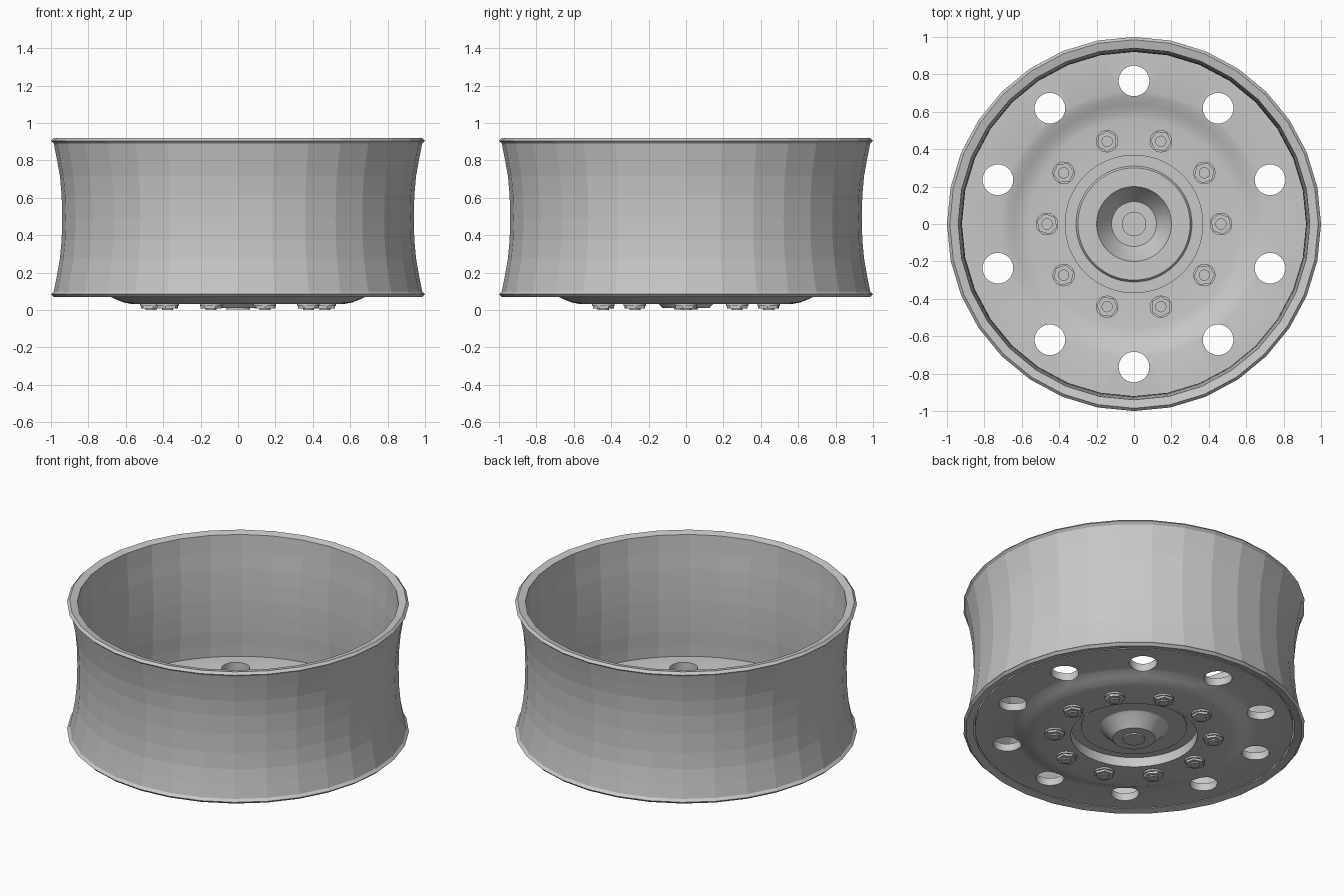
import bpy, bmesh
from math import sin, cos, pi, radians
from mathutils import Matrix

cube = bpy.data.objects.get("Cube")
if cube:
    bpy.data.objects.remove(cube, do_unlink=True)

steel = bpy.data.materials.new("grey steel")
steel.use_nodes = True
GREY = (0.58, 0.58, 0.58, 1)
steel.diffuse_color = GREY
steel.node_tree.nodes["Principled BSDF"].inputs["Base Color"].default_value = GREY


def make_object(name, bm, smooth=False):
    bmesh.ops.remove_doubles(bm, verts=bm.verts, dist=0.0001)
    bmesh.ops.recalc_face_normals(bm, faces=bm.faces)
    mesh = bpy.data.meshes.new(name)
    bm.to_mesh(mesh)
    bm.free()
    mesh.materials.append(steel)
    obj = bpy.data.objects.new(name, mesh)
    bpy.context.collection.objects.link(obj)
    if smooth:
        shade(obj)
    return obj


def shade(obj):
    bpy.ops.object.select_all(action='DESELECT')
    obj.select_set(True)
    bpy.context.view_layer.objects.active = obj
    bpy.ops.object.shade_smooth_by_angle(angle=radians(30))


def lathe(bm, profile, segments):
    """Turn a closed (radius, height) outline around the z axis."""
    rings = []
    for i in range(segments):
        a = 2 * pi * i / segments
        rings.append([bm.verts.new((r * cos(a), r * sin(a), z)) for r, z in profile])
    n = len(profile)
    for i in range(segments):
        this, following = rings[i], rings[(i + 1) % segments]
        for j in range(n):
            k = (j + 1) % n
            if profile[j][0] == 0 and profile[k][0] == 0:
                continue
            bm.faces.new((this[j], following[j], following[k], this[k]))


def cylinder(bm, radius, low, high, sides, x=0, y=0, top_radius=None, turn=0):
    bmesh.ops.create_cone(
        bm, cap_ends=True, segments=sides, radius1=radius,
        radius2=radius if top_radius is None else top_radius, depth=high - low,
        matrix=Matrix.Translation((x, y, (low + high) / 2)) @ Matrix.Rotation(turn, 4, 'Z'))


# Barrel: waisted thin wall with a flared lip at each end, mirrored about mid height
MID = 0.495
outer_half = [(0.94, 0), (0.943, 0.12), (0.952, 0.22), (0.968, 0.31),
              (0.985, 0.395), (1.0, 0.41), (0.985, 0.425)]
inner_half = [(0.94, 0.415), (0.934, 0.3), (0.926, 0.2), (0.922, 0.1), (0.92, 0)]
upper = [(r, MID + h) for r, h in outer_half + inner_half]
lower = [(r, MID - h) for r, h in (outer_half + inner_half)[::-1][1:-1]]
bm = bmesh.new()
lathe(bm, upper + lower, 32)
make_object("rim_barrel", bm)

# Disc plate: flat outer band, dished middle, raised hub seat
under = [(0.93, 0.08), (0.72, 0.08), (0.69, 0.074), (0.65, 0.056), (0.61, 0.04),
         (0.57, 0.033), (0.37, 0.033), (0.37, 0.095), (0, 0.095)]
over = [(0, 0.14), (0.37, 0.14), (0.37, 0.08), (0.56, 0.08), (0.6, 0.086),
        (0.64, 0.103), (0.68, 0.12), (0.71, 0.128), (0.93, 0.128)]
# the middle is left open for the hub cap
HUB_OPEN = 0.25
plate = [(max(r, HUB_OPEN), z) for r, z in under + over]
bm = bmesh.new()
lathe(bm, plate, 64)
disc = make_object("wheel_disc", bm)

# Ten round holes cut through the outer band
bm = bmesh.new()
for i in range(10):
    a = radians(18 + 36 * i)
    cylinder(bm, 0.082, -0.1, 0.3, 32, 0.765 * cos(a), 0.765 * sin(a))
cutter = make_object("hole_cutter", bm)
cutter.hide_render = True
cut = disc.modifiers.new("holes", 'BOOLEAN')
cut.operation = 'DIFFERENCE'
cut.solver = 'EXACT'
cut.object = cutter
bpy.context.view_layer.objects.active = disc
bpy.ops.object.modifier_apply(modifier=cut.name)
bpy.data.objects.remove(cutter, do_unlink=True)
shade(disc)

# Hub cap: stepped ring with a cup pressed downwards
hub = [(0.31, 0.085), (0.2, 0.085), (0.185, 0.075), (0.125, 0.01), (0, 0.01),
       (0, 0.045), (0.12, 0.045), (0.19, 0.135), (0.2, 0.155), (0.3, 0.155),
       (0.31, 0.14)]
bm = bmesh.new()
lathe(bm, hub, 64)
make_object("hub_cap", bm, True)

# Centre plug showing on both sides of the cup
bm = bmesh.new()
cylinder(bm, 0.065, 0.002, 0.06, 32)
make_object("centre_plug", bm, True)

# Ten wheel nuts with round studs, showing on both sides of the disc
bm = bmesh.new()
for i in range(10):
    a = radians(36 * i)
    x, y = 0.465 * cos(a), 0.465 * sin(a)
    cylinder(bm, 0.06, 0.022, 0.095, 16, x, y)
    cylinder(bm, 0.056, 0.008, 0.108, 6, x, y, turn=a + 0.2)
    cylinder(bm, 0.03, 0, 0.118, 16, x, y)
make_object("wheel_nuts", bm, True)
